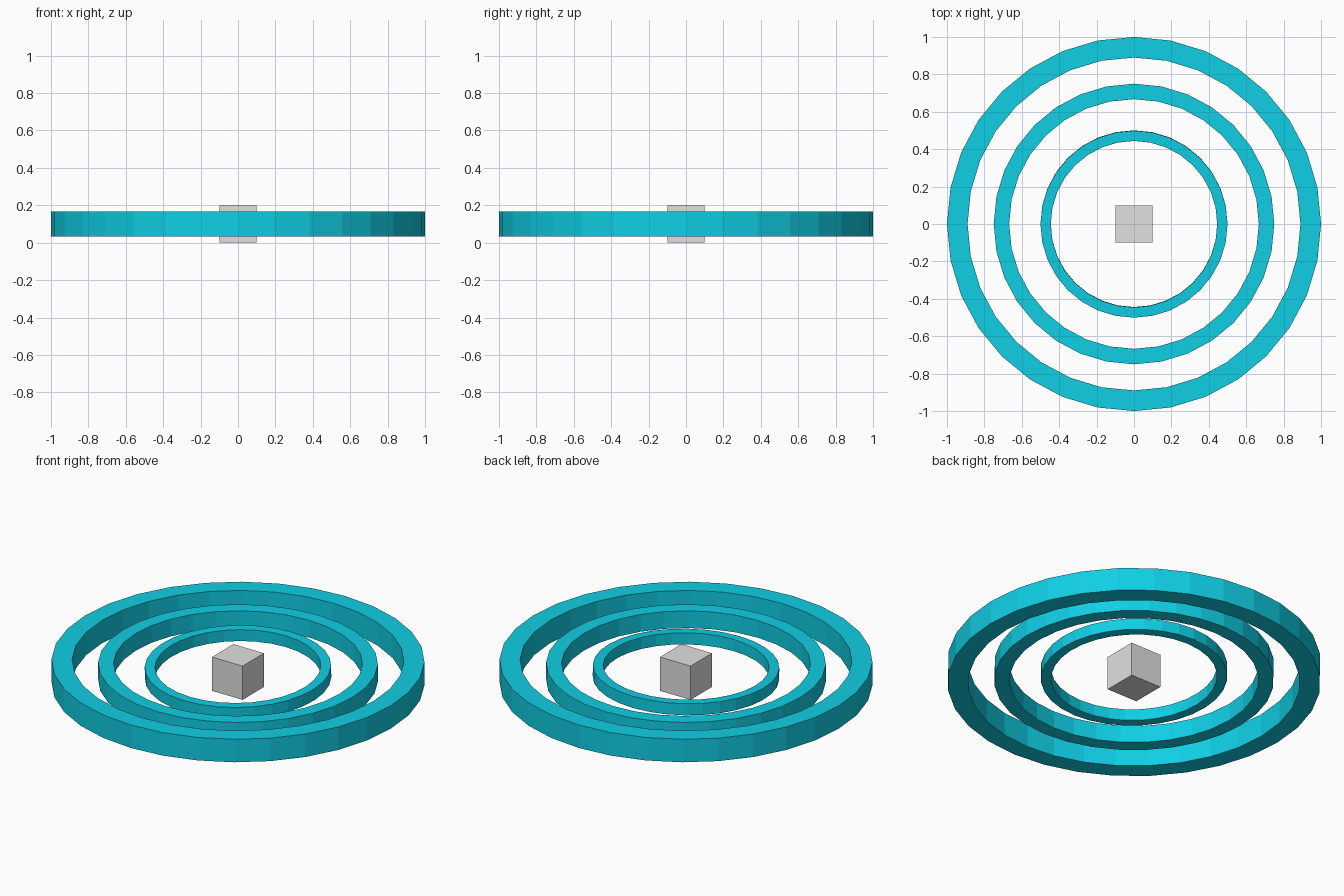
import bpy
import math

if "Cube" in bpy.data.objects:
    bpy.data.objects.remove(bpy.data.objects["Cube"])


def material(name, rgb):
    m = bpy.data.materials.new(name)
    m.diffuse_color = (*rgb, 1)
    m.use_nodes = True
    m.node_tree.nodes["Principled BSDF"].inputs["Base Color"].default_value = m.diffuse_color
    return m


cyan = material("cyan", (0.005, 0.62, 0.78))
grey = material("light_grey", (0.75, 0.75, 0.75))

SIDES = 32
CENTRE_Z = 0.1


def ring(name, size, tilt=0.0):
    """Flat-faced band with a rectangular section, scaled by size."""
    profile = [(1.0, -0.068), (1.0, 0.068), (0.89, 0.068), (0.89, -0.068)]
    verts, faces = [], []
    for i in range(SIDES):
        a = 2 * math.pi * i / SIDES
        verts += [(r * size * math.cos(a), r * size * math.sin(a), z * size)
                  for r, z in profile]
        j = (i + 1) % SIDES
        for k in range(4):
            n = (k + 1) % 4
            faces.append((4 * i + k, 4 * j + k, 4 * j + n, 4 * i + n))
    mesh = bpy.data.meshes.new(name)
    mesh.from_pydata(verts, [], faces)
    mesh.materials.append(cyan)
    obj = bpy.data.objects.new(name, mesh)
    obj.location.z = CENTRE_Z
    obj.rotation_euler.x = tilt
    bpy.context.collection.objects.link(obj)


# Three nested rings, the innermost very slightly tipped
ring("outer_ring", 1.0)
ring("middle_ring", 0.75)
ring("inner_ring", 0.5, math.radians(1.5))

# Cube at the centre
bpy.ops.mesh.primitive_cube_add(size=0.2, location=(0, 0, CENTRE_Z))
cube = bpy.context.object
cube.name = "centre_cube"
cube.data.materials.append(grey)
